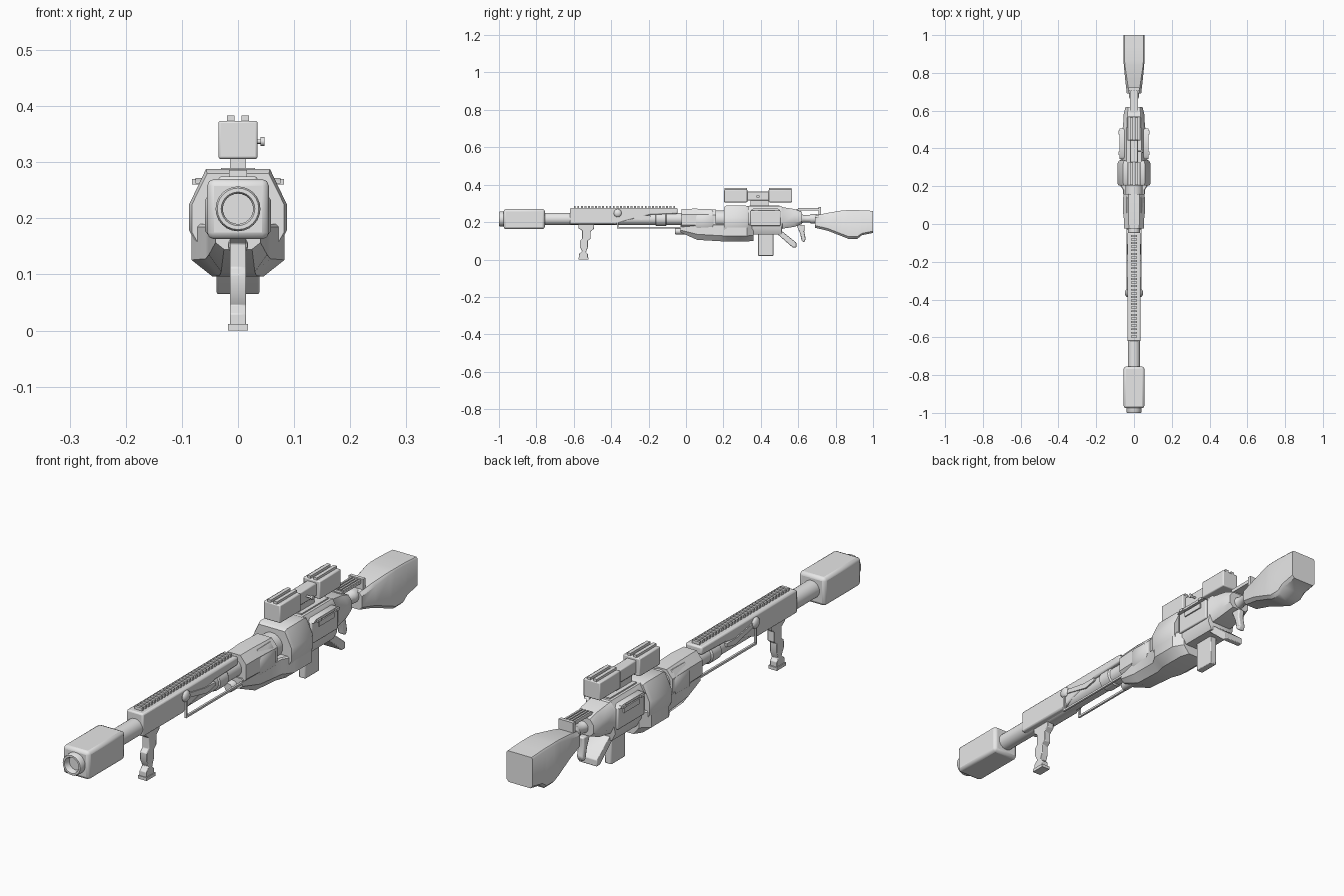
import bpy, bmesh, math
from mathutils import Vector

metal = bpy.data.materials.new("grey_metal")
metal.diffuse_color = (0.8, 0.8, 0.8, 1)


def finish(name, bm, bevel=0.0, angle=35):
    bmesh.ops.recalc_face_normals(bm, faces=bm.faces)
    me = bpy.data.meshes.new(name)
    bm.to_mesh(me)
    bm.free()
    ob = bpy.data.objects.new(name, me)
    bpy.context.collection.objects.link(ob)
    me.materials.append(metal)
    if bevel:
        m = ob.modifiers.new("bevel", 'BEVEL')
        m.width, m.segments, m.limit_method = bevel, 2, 'ANGLE'
    bpy.ops.object.select_all(action='DESELECT')
    ob.select_set(True)
    bpy.context.view_layer.objects.active = ob
    bpy.ops.object.shade_smooth_by_angle(angle=math.radians(angle))
    return ob


def prism(name, pts, x0, x1, bevel=0.0):
    """Side profile of (y, z) points extruded from x0 to x1."""
    bm = bmesh.new()
    a = [bm.verts.new((x0, y, z)) for y, z in pts]
    b = [bm.verts.new((x1, y, z)) for y, z in pts]
    bm.faces.new(a)
    bm.faces.new(b)
    for i in range(len(pts)):
        j = (i + 1) % len(pts)
        bm.faces.new((a[i], a[j], b[j], b[i]))
    return finish(name, bm, bevel)


def box(name, x, y, z, bevel=0.0):
    return prism(name, [(y[0], z[0]), (y[1], z[0]), (y[1], z[1]), (y[0], z[1])], x[0], x[1], bevel)


def loft(name, rings, angle=35):
    """Chamfered sections: y, half width, z0, z1, (bottom inset, rise), (top inset, drop)."""
    bm = bmesh.new()
    prev = None
    for y, w, z0, z1, (bi, br), (ti, td) in rings:
        half = [(w - bi, z0), (w, z0 + br), (w, z1 - td), (w - ti, z1)]
        pts = half + [(-x, z) for x, z in reversed(half)]
        ring = [bm.verts.new((x, y, z)) for x, z in pts]
        if prev:
            for i in range(8):
                j = (i + 1) % 8
                bm.faces.new((prev[i], prev[j], ring[j], ring[i]))
        else:
            bm.faces.new(ring)
        prev = ring
    bm.faces.new(prev)
    return finish(name, bm, 0, angle)


def lathe(name, prof, origin, axis='Y', n=24):
    """Turn (radius, along) points about an axis through origin."""
    bm = bmesh.new()
    rings = []
    for r, t in prof:
        ring = []
        for i in range(n):
            a = 2 * math.pi * i / n
            c, s = r * math.cos(a), r * math.sin(a)
            p = (c, t, s) if axis == 'Y' else (t, c, s)
            ring.append(bm.verts.new(Vector(origin) + Vector(p)))
        rings.append(ring)
    for a, b in zip(rings, rings[1:]):
        for i in range(n):
            j = (i + 1) % n
            bm.faces.new((a[i], a[j], b[j], b[i]))
    bm.faces.new(rings[0])
    bm.faces.new(rings[-1])
    return finish(name, bm)


AX = (0, 0, 0.217)  # bore axis

# Muzzle and barrel
box("muzzle_block", (-0.055, 0.055), (-0.975, -0.755), (0.163, 0.27), 0.012)
lathe("muzzle_ring", [(0.027, -0.94), (0.027, -0.995), (0.03, -1.0), (0.037, -1.0), (0.04, -0.995), (0.04, -0.96)], AX)
lathe("barrel", [(0.033, -0.77), (0.033, 0.0)], AX)
lathe("barrel_collar", [(0.03, -0.165), (0.038, -0.16), (0.038, -0.11), (0.03, -0.1)], AX)

# Handguard with ribbed top
prism("handguard", [(-0.62, 0.188), (-0.38, 0.188), (-0.33, 0.205), (-0.19, 0.24), (-0.045, 0.245),
                    (-0.045, 0.275), (-0.62, 0.275)], -0.035, 0.035, 0.006)
for i in range(29):
    y = -0.6 + i * 0.019
    box("handguard_rib", (-0.016, 0.016), (y, y + 0.01), (0.27, 0.286))

# Side knobs and carrying frames
for s in (-1, 1):
    ball = [(0.021 * math.sin(math.pi * k / 8) + 0.0005, -0.012 * math.cos(math.pi * k / 8)) for k in range(9)]
    lathe("side_knob", ball, (s * 0.036, -0.365, 0.248), 'X', 16)
    prism("side_lever", [(-0.365, 0.24), (-0.24, 0.212), (-0.19, 0.222), (-0.19, 0.235), (-0.25, 0.236), (-0.365, 0.256)],
          s * 0.028, s * 0.039)
    x = sorted((s * 0.033, s * 0.041))
    box("frame_post", x, (-0.369, -0.361), (0.166, 0.24))
    box("frame_rail", x, (-0.369, 0.0), (0.166, 0.174))

# Front grip
prism("front_grip", [(-0.572, 0.005), (-0.525, 0.005), (-0.525, 0.03), (-0.535, 0.04), (-0.525, 0.065),
                     (-0.525, 0.1), (-0.51, 0.112), (-0.51, 0.15), (-0.492, 0.165), (-0.492, 0.188),
                     (-0.575, 0.188), (-0.575, 0.168), (-0.555, 0.155), (-0.555, 0.112), (-0.568, 0.1),
                     (-0.568, 0.07), (-0.555, 0.045), (-0.572, 0.03)], -0.0145, 0.0145, 0.002)
box("grip_foot", (-0.018, 0.018), (-0.575, -0.52), (0, 0.012))

# Front body
loft("front_shroud", [(-0.025, 0.052, 0.165, 0.27, (0.02, 0.02), (0.025, 0.03)),
                      (0.05, 0.055, 0.165, 0.272, (0.02, 0.02), (0.025, 0.03)),
                      (0.16, 0.055, 0.16, 0.268, (0.02, 0.02), (0.025, 0.03))])
loft("shroud_band", [(0.045, 0.05, 0.16, 0.255, (0.015, 0.02), (0.02, 0.03)),
                     (0.06, 0.059, 0.158, 0.262, (0.015, 0.02), (0.02, 0.03)),
                     (0.14, 0.059, 0.158, 0.262, (0.015, 0.02), (0.02, 0.03)),
                     (0.155, 0.05, 0.16, 0.255, (0.015, 0.02), (0.02, 0.03))])
lathe("shroud_neck", [(0.046, 0.1), (0.046, 0.25)], AX)
lathe("under_tube", [(0.016, -0.058), (0.018, -0.054), (0.018, 0.05)], (0, 0, 0.152))
loft("lower_body", [(-0.03, 0.04, 0.145, 0.185, (0.015, 0.012), (0.005, 0.005)),
                    (0.06, 0.052, 0.105, 0.19, (0.022, 0.03), (0.005, 0.005)),
                    (0.18, 0.058, 0.098, 0.19, (0.025, 0.03), (0.005, 0.005)),
                    (0.22, 0.083, 0.096, 0.19, (0.038, 0.03), (0.005, 0.005)),
                    (0.325, 0.083, 0.096, 0.19, (0.038, 0.03), (0.005, 0.005)),
                    (0.36, 0.055, 0.1, 0.19, (0.025, 0.03), (0.005, 0.005))])
loft("body_hood", [(0.203, 0.082, 0.14, 0.28, (0.02, 0.035), (0.027, 0.055)),
                   (0.215, 0.087, 0.137, 0.288, (0.02, 0.042), (0.03, 0.063)),
                   (0.32, 0.087, 0.137, 0.288, (0.02, 0.042), (0.03, 0.063)),
                   (0.335, 0.08, 0.14, 0.282, (0.02, 0.035), (0.027, 0.055))])

# Receiver
loft("receiver", [(0.32, 0.06, 0.135, 0.285, (0.015, 0.03), (0.02, 0.03)),
                  (0.51, 0.06, 0.135, 0.285, (0.015, 0.03), (0.02, 0.03)),
                  (0.515, 0.058, 0.165, 0.28, (0.015, 0.03), (0.02, 0.03)),
                  (0.58, 0.055, 0.175, 0.27, (0.015, 0.02), (0.02, 0.03)),
                  (0.62, 0.045, 0.19, 0.255, (0.015, 0.015), (0.015, 0.02))])
for s in (-1, 1):
    loft_pts = [(0.345, 0.18), (0.505, 0.18), (0.505, 0.262), (0.345, 0.262)]
    prism("receiver_side_plate", loft_pts, s * 0.055, s * 0.068, 0.004)
    prism("side_bar", [(0.345, 0.262), (0.505, 0.262), (0.49, 0.272), (0.36, 0.272)], s * 0.05, s * 0.076)
    for y in (0.365, 0.475):
        box("side_clip", sorted((s * 0.066, s * 0.082)), (y, y + 0.02), (0.26, 0.27))
    box("plate_latch", sorted((s * 0.064, s * 0.073)), (0.385, 0.475), (0.235, 0.255))
box("magazine", (-0.014, 0.014), (0.385, 0.468), (0.02, 0.15), 0.003)

# Trigger parts
prism("slanted_guard", [(0.47, 0.155), (0.515, 0.15), (0.59, 0.09), (0.59, 0.065), (0.57, 0.065), (0.49, 0.135)],
      -0.038, 0.038, 0.003)
prism("trigger_grip", [(0.59, 0.185), (0.635, 0.185), (0.632, 0.15), (0.64, 0.11), (0.632, 0.092), (0.618, 0.1), (0.61, 0.14)],
      -0.013, 0.013, 0.005)

# Scope
box("scope_front", (-0.035, 0.035), (0.203, 0.328), (0.306, 0.374), 0.004)
box("scope_rear", (-0.035, 0.035), (0.442, 0.568), (0.306, 0.374), 0.004)
box("scope_bridge", (-0.02, 0.02), (0.32, 0.45), (0.315, 0.364), 0.004)
for y0, y1 in ((0.206, 0.325), (0.445, 0.565)):
    for x in (-0.02, 0.006):
        box("scope_top_rail", (x, x + 0.014), (y0, y1), (0.37, 0.383))
box("scope_mount", (-0.014, 0.014), (0.345, 0.44), (0.28, 0.318))
box("scope_base", (-0.03, 0.03), (0.34, 0.5), (0.28, 0.29))
lathe("scope_dial", [(0.004, 0.015), (0.004, 0.04), (0.008, 0.04), (0.008, 0.047)], (0, 0.385, 0.337), 'X', 12)

# Neck, rear rail and stock
lathe("stock_neck", [(0.028, 0.6), (0.02, 0.63), (0.02, 0.66), (0.026, 0.67), (0.026, 0.69), (0.02, 0.72)], (0, 0, 0.218), 'Y', 16)
box("rear_rail", (-0.022, 0.022), (0.59, 0.72), (0.262, 0.27))
for i in range(4):
    x = -0.022 + i * 0.0122
    box("rear_rail_rib", (x, x + 0.007), (0.6, 0.72), (0.268, 0.276))
box("rear_rail_front_post", (-0.018, 0.018), (0.595, 0.615), (0.23, 0.265))
box("rear_rail_rear_post", (-0.03, 0.03), (0.708, 0.722), (0.24, 0.28))
loft("stock", [(0.69, 0.038, 0.17, 0.235, (0.012, 0.012), (0.012, 0.012)),
               (0.76, 0.046, 0.153, 0.25, (0.012, 0.012), (0.01, 0.012)),
               (0.84, 0.054, 0.122, 0.263, (0.012, 0.012), (0.006, 0.008)),
               (0.87, 0.055, 0.11, 0.264, (0.012, 0.012), (0.005, 0.006)),
               (0.915, 0.055, 0.11, 0.264, (0.012, 0.012), (0.005, 0.006)),
               (0.94, 0.055, 0.13, 0.263, (0.01, 0.01), (0.005, 0.006)),
               (1.0, 0.055, 0.142, 0.26, (0.01, 0.01), (0.005, 0.006))], 40)
